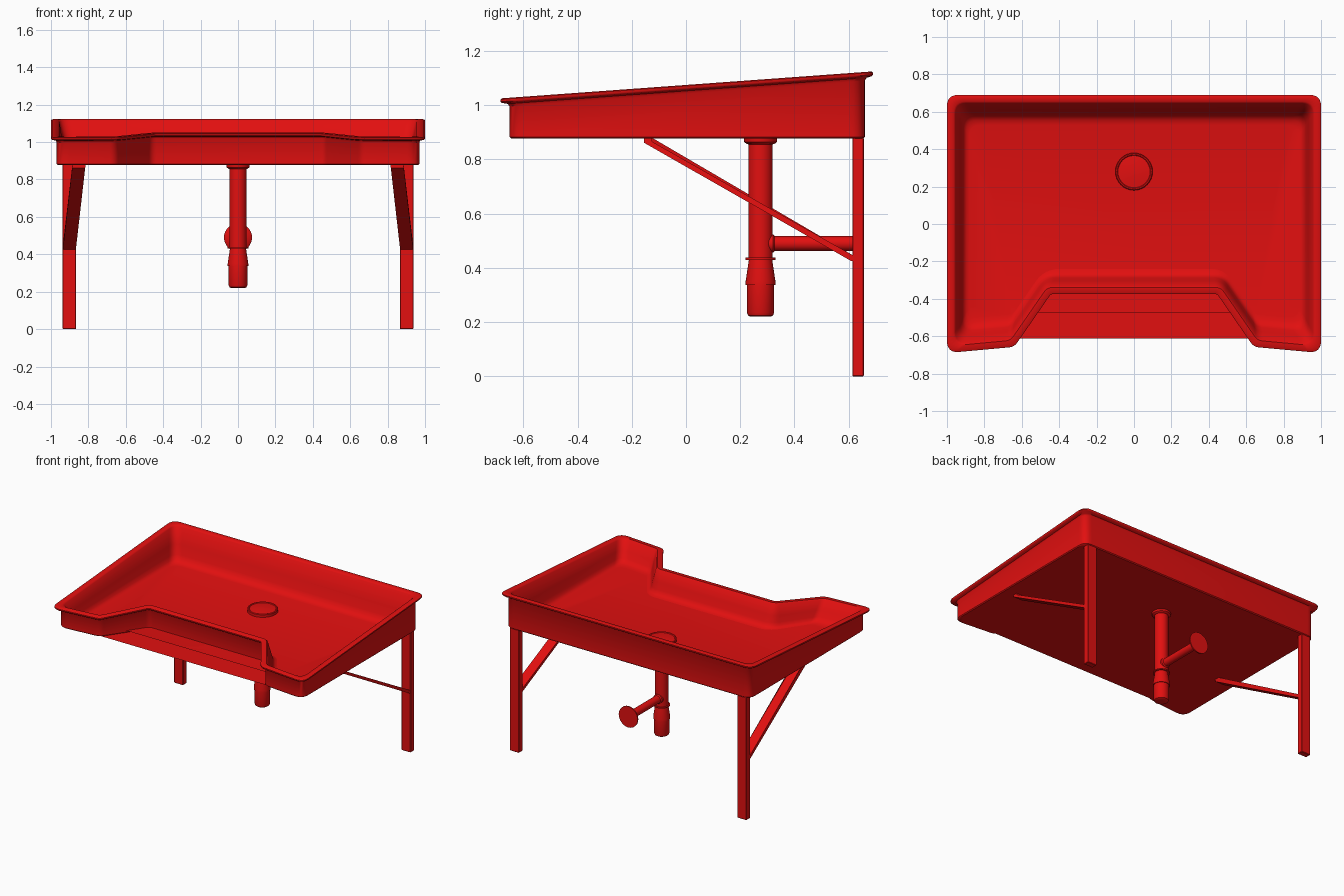
import bpy, bmesh, math
from mathutils import Vector, Matrix

old = bpy.data.objects.get("Cube")
if old:
    bpy.data.objects.remove(old, do_unlink=True)

red = bpy.data.materials.new("red enamel")
red.use_nodes = True
red.diffuse_color = (0.76, 0.005, 0.005, 1)
red.node_tree.nodes["Principled BSDF"].inputs["Base Color"].default_value = red.diffuse_color


def finish(name, bm, angle=35):
    bmesh.ops.recalc_face_normals(bm, faces=bm.faces)
    mesh = bpy.data.meshes.new(name)
    bm.to_mesh(mesh)
    bm.free()
    obj = bpy.data.objects.new(name, mesh)
    bpy.context.scene.collection.objects.link(obj)
    mesh.materials.append(red)
    bpy.ops.object.select_all(action="DESELECT")
    obj.select_set(True)
    bpy.context.view_layer.objects.active = obj
    bpy.ops.object.shade_smooth_by_angle(angle=math.radians(angle))
    return obj


def loft(bm, rings):
    """Skin closed rings of equal length and cap both ends."""
    loops = [[bm.verts.new(p) for p in ring] for ring in rings]
    n = len(loops[0])
    for a, b in zip(loops, loops[1:]):
        for i in range(n):
            j = (i + 1) % n
            bm.faces.new((a[i], a[j], b[j], b[i]))
    caps = [bm.faces.new(loops[0]), bm.faces.new(loops[-1])]
    bmesh.ops.triangulate(bm, faces=caps)


def lathe(name, profile, origin, tilt=0, sides=32):
    """Turn a (radius, height) profile about an axis."""
    bm = bmesh.new()
    loft(bm, [[(r * math.cos(math.tau * k / sides), r * math.sin(math.tau * k / sides), h)
               for k in range(sides)] for r, h in profile])
    bm.transform(Matrix.Translation(origin) @ Matrix.Rotation(tilt, 4, "X"))
    return finish(name, bm)


# Basin outline, counter-clockwise, starting at the back left corner
half = [(1, 0.69), (1, -0.69), (0.64, -0.657), (0.445, -0.375)]
outline = [Vector((-x, y)) for x, y in half] + [Vector(p) for p in reversed(half)]
# How far the bowl floor lies inside each edge
floor_inset = [0.12, 0.175, 0.105, 0.135, 0.105, 0.175, 0.12, 0.16]
RIM_INSET, FLOOR, BASE = 0.045, 0.893, 0.877


def rim_height(y):
    return 1.075 + 0.0725 * y


def inset_ring(insets, radius=0.06, steps=6):
    """Outline moved inward per edge, with rounded corners."""
    n = len(outline)
    lines = []
    for i in range(n):
        d = (outline[(i + 1) % n] - outline[i]).normalized()
        lines.append((outline[i] + Vector((-d.y, d.x)) * insets[i], d))
    ring = []
    for i in range(n):
        (p, d), (q, e) = lines[i - 1], lines[i]
        cross = d.x * e.y - d.y * e.x
        w = q - p
        corner = p + d * ((w.x * e.y - w.y * e.x) / cross)
        r = radius if cross > 0 else 0.02 + insets[i]
        t = r * math.tan(d.angle(e) / 2)
        a, b = corner - d * t, corner + e * t
        for k in range(steps + 1):
            u = k / steps
            ring.append(a * (1 - u) ** 2 + corner * (2 * u * (1 - u)) + b * u * u)
    return ring


def flat_inset(v):
    return inset_ring([v] * len(outline))


# Basin: outer skirt, rolled rim and sloping bowl as one skin
rings = [[(p.x, p.y, BASE) for p in flat_inset(v)] for v in (0.036,)]
rings.append([(p.x, p.y, BASE + 0.006) for p in flat_inset(0.03)])
for inset, dz in ((0.03, -0.032), (0.024, -0.022), (0.004, -0.017), (0, -0.012),
                  (0, -0.004), (0.006, 0), (0.036, 0), (RIM_INSET, -0.008)):
    rings.append([(p.x, p.y, rim_height(p.y) + dz) for p in flat_inset(inset)])
for t, f in ((0.3, 0.5), (0.48, 0.22), (0.6, 0.09), (0.78, 0.025), (1, 0)):
    ring = inset_ring([RIM_INSET + (v - RIM_INSET) * t for v in floor_inset])
    rings.append([(p.x, p.y, FLOOR + (rim_height(p.y) - FLOOR) * f) for p in ring])
bm = bmesh.new()
loft(bm, rings)
finish("basin", bm, 40)

# Drain plate in the bowl
DRAIN_Y = 0.28
lathe("drain_plate", [(0.1, -0.005), (0.1, 0.018), (0.096, 0.022), (0.09, 0.022),
                      (0.086, 0.018), (0.05, 0.022), (0.01, 0.024)], (0, DRAIN_Y, FLOOR))

# Waste pipe with top flange, collar and bottle trap
lathe("waste_pipe", [(0.02, 0.89), (0.062, 0.88), (0.06, 0.864), (0.052, 0.858), (0.045, 0.856),
                     (0.045, 0.438), (0.055, 0.438), (0.055, 0.43), (0.043, 0.43),
                     (0.055, 0.35), (0.055, 0.337), (0.05, 0.337), (0.05, 0.235),
                     (0.046, 0.225), (0.038, 0.22), (0.01, 0.22)], (0, 0.275, 0))

# Outlet pipe running back to its wall flange
lathe("outlet_pipe", [(0.027, 0), (0.034, 0.03), (0.034, 0.046), (0.027, 0.052), (0.027, 0.355),
                      (0.04, 0.358), (0.065, 0.364), (0.075, 0.372), (0.075, 0.38), (0.01, 0.38)],
      (0, 0.275, 0.49), -math.pi / 2)

# Legs and slanted braces on both sides
for side, label in ((1, "left"), (-1, "right")):
    bm = bmesh.new()
    bmesh.ops.create_cube(bm, size=1)
    bm.transform(Matrix.Translation((side * 0.902, 0.635, 0.44)) @ Matrix.Diagonal((0.072, 0.042, 0.88, 1)))
    bmesh.ops.bevel(bm, geom=bm.edges[:], offset=0.003, segments=1, affect="EDGES")
    finish(label + "_leg", bm, 20)

    # Side path of the brace: (y, z, centre x)
    path = [(0.62, 0.425, 0.902), (0.61, 0.425, 0.902), (-0.155, 0.862, 0.852), (-0.155, 0.88, 0.85),
            (-0.125, 0.88, 0.85), (-0.125, 0.866, 0.852), (0.62, 0.444, 0.902)]
    bm = bmesh.new()
    loft(bm, [[(side * (x + w), y, z) for y, z, x in path] for w in (-0.035, 0.035)])
    finish(label + "_brace", bm, 20)
